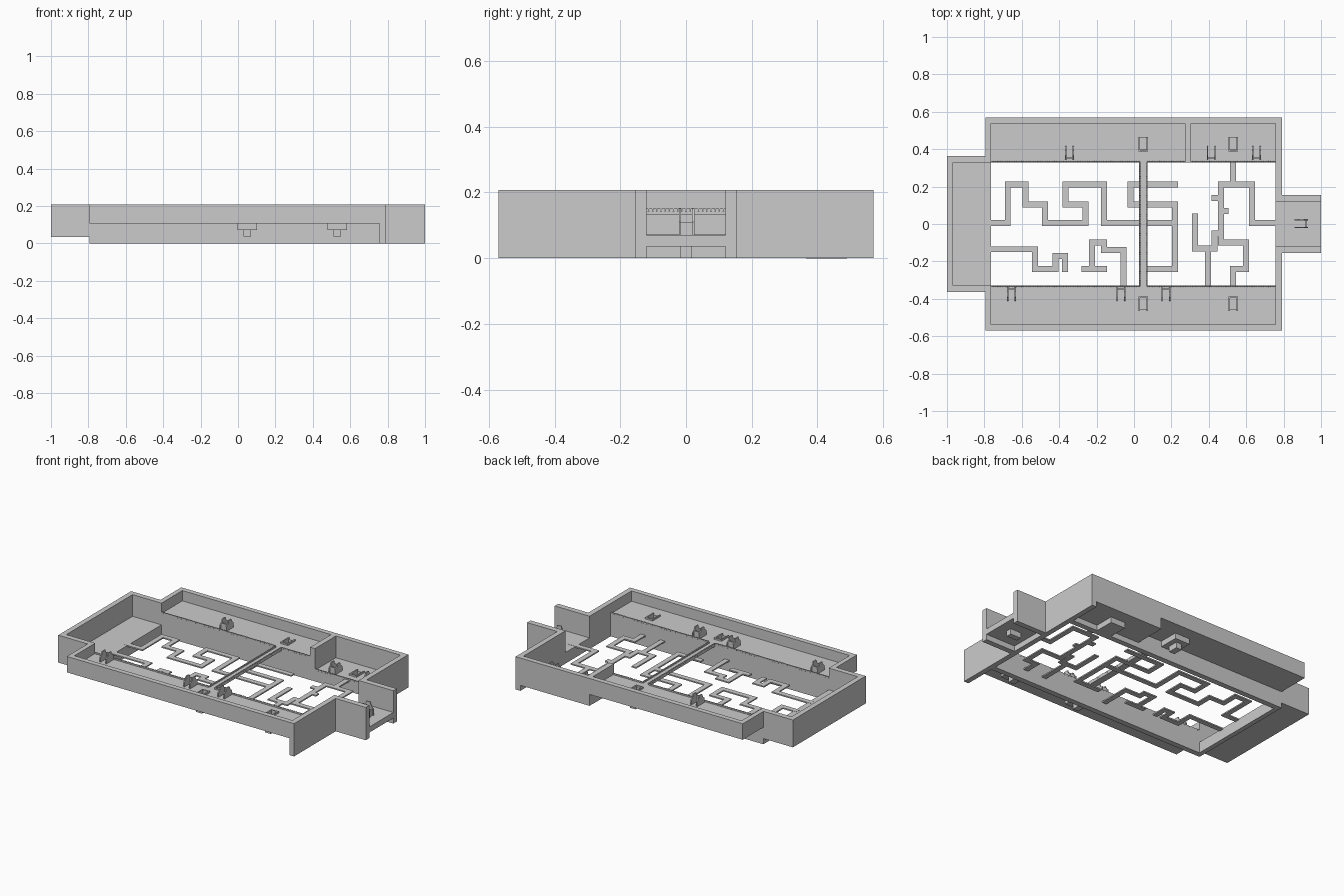
import bpy, bmesh
from math import pi
from mathutils import Matrix, Vector

if "Cube" in bpy.data.objects:
    bpy.data.objects.remove(bpy.data.objects["Cube"])


def finish(name, bm):
    me = bpy.data.meshes.new(name)
    bm.to_mesh(me)
    bm.free()
    ob = bpy.data.objects.new(name, me)
    bpy.context.collection.objects.link(ob)
    return ob


def make(name, boxes):
    """One object from a list of (x0, x1, y0, y1, z0, z1) boxes."""
    bm = bmesh.new()
    for x0, x1, y0, y1, z0, z1 in boxes:
        m = Matrix.Translation(((x0 + x1) / 2, (y0 + y1) / 2, (z0 + z1) / 2))
        m = m @ Matrix.Diagonal((abs(x1 - x0), abs(y1 - y0), abs(z1 - z0), 1))
        bmesh.ops.create_cube(bm, size=1, matrix=m)
    return finish(name, bm)


def cut(ob, box):
    """Carve a box-shaped hole."""
    cutter = make("cutter", [box])
    mod = ob.modifiers.new("hole", 'BOOLEAN')
    mod.operation, mod.object, mod.solver = 'DIFFERENCE', cutter, 'EXACT'
    bpy.context.view_layer.objects.active = ob
    bpy.ops.object.modifier_apply(modifier=mod.name)
    bpy.data.objects.remove(cutter)


T = 0.0355            # slab and wall thickness
H = 0.207             # wall top
HI, LO = 0.142, 0.07  # upper and lower floor levels

# Floors of the terraces and end rooms
front_floor = make("front_terrace_floor", [(-.795, .757, -.57, -.33, HI - T, HI)])
back_floor = make("back_terrace_floor", [(-.795, .29, .33, .57, HI - T, HI)])
room_floor = make("back_room_floor", [(.29, .757, .33, .57, LO - T, LO)])
make("left_room_floor", [(-1, -.765, -.36, .36, LO - T, LO)])
make("right_passage_floor", [(.757, 1, -.12, .12, LO - T, LO)])

# Outer walls
make("front_wall", [(-.795, .79, -.57, -.538, HI - T, H)])
make("back_wall", [(-.795, .275, .538, .57, HI - T, H), (.275, .79, .538, .57, LO - T, H)])
make("room_partition", [(.273, .306, .33, .54, LO - T, H)])
make("right_wall", [(.757, .79, -.57, -.12, 0, H), (.757, .79, .12, .57, 0, H),
                    (.757, .79, -.12, .12, 0, LO)])
for s, side in ((-1, "front"), (1, "back")):
    make(side + "_left_corner_wall", [(-.795, -.765, s * .33, s * .57, HI - T, H)])
    make(side + "_left_room_wall", [(-1, -.765, s * .33, s * .363, LO - T, H)])
    make(side + "_passage_wall", [(.79, 1, s * .12, s * .155, 0, H)])
make("left_room_end_wall", [(-1, -.967, -.363, .363, LO - T, H)])

# Pit walls
make("front_pit_wall", [(-.795, .757, -.365, -.33, 0, HI - T)])
make("back_pit_wall", [(-.795, .29, .33, .365, 0, HI - T), (.29, .757, .33, .365, 0, LO - T)])
make("left_pit_wall", [(-.795, -.765, -.33, .33, 0, LO - T)])

# Thin maze walkways over the pit, level with the end rooms
W = 0.016
PATHS = [
    [(-.77, .005), (-.675, .005), (-.675, .21), (-.58, .21), (-.58, .105), (-.475, .105),
     (-.475, .005), (-.26, .005), (-.26, .105), (-.365, .105), (-.365, .21), (-.16, .21),
     (-.16, .005), (.22, .005)],
    [(.22, .21), (-.02, .21), (-.02, .105), (.22, .105), (.22, -.24), (.07, -.24)],
    [(-.77, -.135), (-.53, -.135), (-.53, -.24), (-.42, -.24), (-.42, -.17), (-.37, -.17), (-.37, -.24)],
    [(-.265, -.24), (-.16, -.24)],
    [(-.225, -.24), (-.225, -.1), (-.16, -.1), (-.16, -.14), (-.055, -.14), (-.055, -.33)],
    [(.325, .04), (.325, -.13), (.43, -.13), (.43, -.05), (.465, -.05), (.465, .07), (.49, .07)],
    [(.395, -.13), (.395, -.33)],
    [(.49, .07), (.465, .07), (.465, .14), (.43, .14)],
    [(.465, .14), (.465, .21), (.63, .21), (.63, .005), (.795, .005)],
    [(.53, .21), (.53, .33)],
    [(.465, -.05), (.465, -.1), (.6, -.1), (.6, -.24), (.53, -.24), (.53, -.33)],
]
walk = []
for p in PATHS:
    for (ax, ay), (bx, by) in zip(p, p[1:]):
        walk.append((min(ax, bx) - W, max(ax, bx) + W, min(ay, by) - W, max(ay, by) + W, LO - .007, LO + .001))
make("maze_walkways", walk)

# Bridge across the pit
make("bridge_deck", [(.028, .072, -.33, .33, .131, HI)])


def beaded_rail(name, a, b, z):
    """Low curb with a row of little round studs."""
    a, b = Vector((*a, z)), Vector((*b, z))
    n = int((b - a).length / .0125)
    d = (b - a).normalized()
    rot = Vector((0, 0, 1)).rotation_difference(Vector((d.y, d.x, 0))).to_matrix().to_4x4()
    bm = bmesh.new()
    for i in range(n):
        m = Matrix.Translation(a.lerp(b, (i + .5) / n)) @ rot
        bmesh.ops.create_cone(bm, cap_ends=True, segments=8, radius1=.0068, radius2=.0068,
                              depth=.006, matrix=m)
    finish(name, bm)


for i, x in enumerate((.031, .069)):
    beaded_rail("bridge_rail_%d" % i, (x, -.33), (x, .33), HI + .004)
for s, side in ((-1, "front"), (1, "back")):
    lo = LO if s > 0 else HI
    y = s * .333
    beaded_rail(side + "_terrace_rail_a", (-.765, y), (.028, y), HI + .004)
    beaded_rail(side + "_terrace_rail_b", (.072, y), (.29, y), HI + .004)
    beaded_rail(side + "_terrace_rail_c", (.29, y), (.757, y), lo + .004)

# Sunken wells with a pocket below the floor and a low U-shaped curb
for name, x, s, top, floor in (("front_mid", .05, -1, HI, front_floor), ("back_mid", .05, 1, HI, back_floor),
                               ("front_right", .53, -1, HI, front_floor), ("back_right", .53, 1, LO, room_floor)):
    z = top - T
    y0, y1 = sorted((s * .39, s * .465))
    pocket = make(name + "_pocket", [(x - .052, x + .052, y0 - .025, y1 + .025, z - T, z)])
    hole = (x - .018, x + .018, y0 + .007, y1 - .005, z - .03, top + .02)
    cut(floor, hole)
    cut(pocket, hole)
    if top == HI:
        make(name + "_pocket_base", [(x - .02, x + .02, y0 + .005, y1 - .005, z - 2 * T, z - T)])
    curb = [(x + k * .018, x + k * .026, y0, y1, top, top + .01) for k in (-1, 1)]
    curb.append((x - .026, x + .026, s * .387, s * .395, top, top + .01))
    make(name + "_curb", curb)


def gate(name, x, y, z, rot, h):
    """Two shouldered side plates joined by a low sill."""
    bm = bmesh.new()
    prof = ((-.036, 0), (.036, 0), (.036, h * .5), (.02, h * .7), (.014, h),
            (-.014, h), (-.02, h * .7), (-.036, h * .5))
    for x0 in (-.024, .017):
        f = bm.faces.new([bm.verts.new((x0, py, pz)) for py, pz in prof])
        r = bmesh.ops.extrude_face_region(bm, geom=[f])
        bmesh.ops.translate(bm, vec=(.007, 0, 0),
                            verts=[v for v in r["geom"] if isinstance(v, bmesh.types.BMVert)])
    m = Matrix.Translation((0, -.026, .02)) @ Matrix.Diagonal((.037, .008, .04, 1))
    bmesh.ops.create_cube(bm, size=1, matrix=m)
    bmesh.ops.recalc_face_normals(bm, faces=bm.faces)
    ob = finish(name, bm)
    ob.location, ob.rotation_euler = (x, y, z), (0, 0, rot)


# Small gates on the terraces and in the right passage
for i, x in enumerate((-.655, -.07, .17)):
    gate("front_gate_%d" % i, x, -.375, HI, pi, .06)
for i, (x, z) in enumerate(((-.345, HI), (.413, LO), (.655, LO))):
    gate("back_gate_%d" % i, x, .38, z, 0, .06)
gate("passage_gate", .895, .002, LO, pi / 2, .08)
make("passage_pocket", [(.86, .935, -.018, .018, 0, LO - T)])
